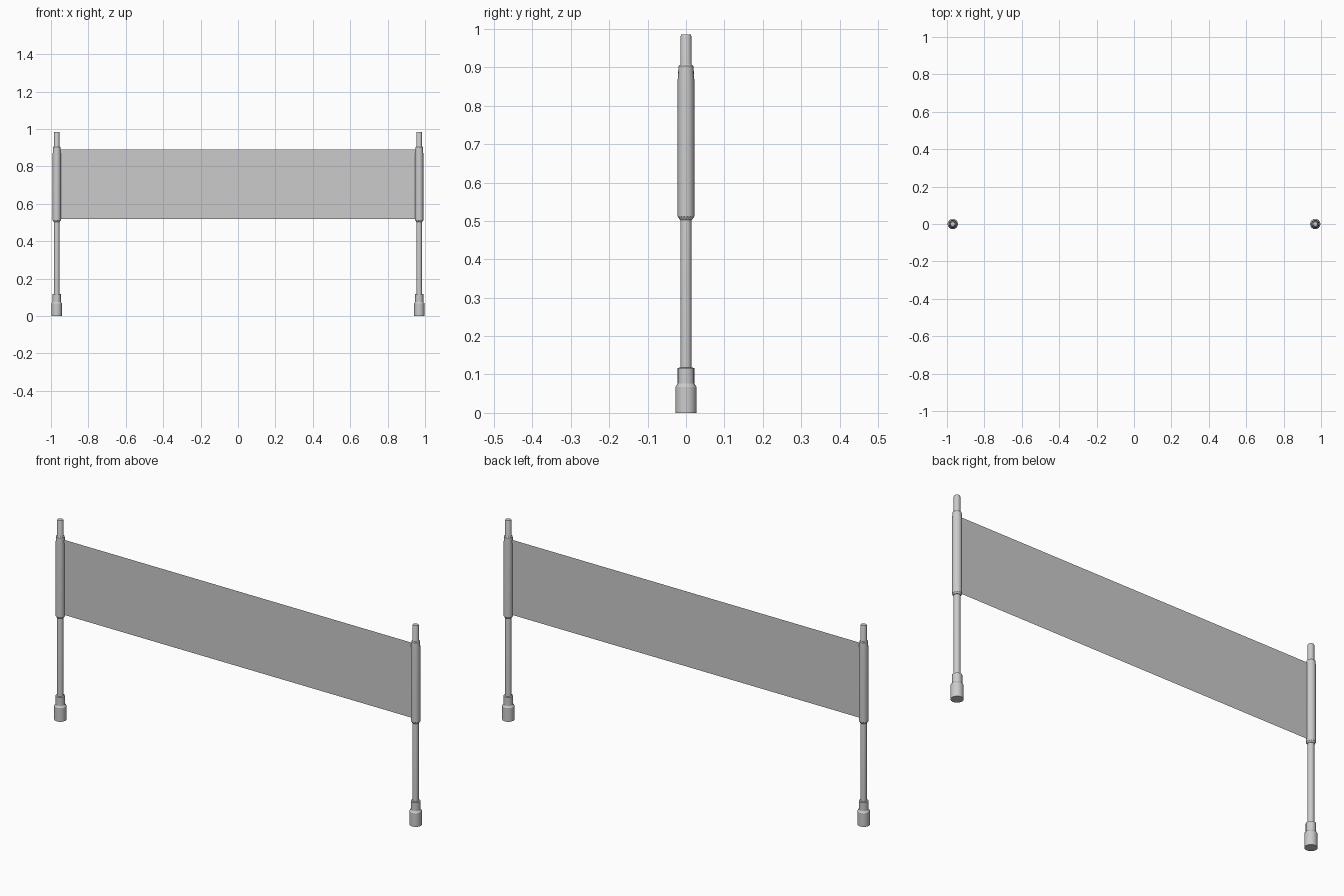
import bpy, bmesh, math

cube = bpy.data.objects.get("Cube")
if cube:
    bpy.data.objects.remove(cube, do_unlink=True)

POST_X = 0.969
SIDES = 16

grey = bpy.data.materials.new("plain grey")
grey.use_nodes = True
grey.diffuse_color = (0.6, 0.6, 0.6, 1)
grey.node_tree.nodes["Principled BSDF"].inputs["Base Color"].default_value = (0.6, 0.6, 0.6, 1)


def add_object(name, bm, x=0.0):
    bmesh.ops.recalc_face_normals(bm, faces=bm.faces)
    mesh = bpy.data.meshes.new(name)
    bm.to_mesh(mesh)
    bm.free()
    mesh.materials.append(grey)
    obj = bpy.data.objects.new(name, mesh)
    obj.location.x = x
    bpy.context.collection.objects.link(obj)
    return obj


def turned(name, profile, x):
    """Closed turned part from (radius, height) pairs."""
    bm = bmesh.new()
    rings = [[bm.verts.new((r * math.cos(a), r * math.sin(a), z))
              for a in (math.tau * i / SIDES for i in range(SIDES))]
             for r, z in profile]
    for low, high in zip(rings, rings[1:]):
        for i in range(SIDES):
            j = (i + 1) % SIDES
            bm.faces.new((low[i], low[j], high[j], high[i]))
    bm.faces.new(rings[0][::-1])
    bm.faces.new(rings[-1])
    obj = add_object(name, bm, x)
    bpy.ops.object.select_all(action="DESELECT")
    obj.select_set(True)
    bpy.context.view_layer.objects.active = obj
    bpy.ops.object.shade_smooth_by_angle(angle=math.radians(30))


# Posts: stepped foot, slim pole and the net sleeve around it
foot = [(0.028, 0), (0.028, 0.067), (0.022, 0.076), (0.022, 0.117), (0.015, 0.118)]
pole = [(0.0145, 0.1), (0.0145, 0.98), (0.0125, 0.985)]
sleeve = [(0.016, 0.503), (0.0215, 0.511), (0.0215, 0.87), (0.0195, 0.903), (0.016, 0.907)]
for side, x in (("left", POST_X), ("right", -POST_X)):
    turned(side + "_foot", foot, x)
    turned(side + "_pole", pole, x)
    turned(side + "_sleeve", sleeve, x)

# Net: a single thin sheet stretched between the sleeves
bm = bmesh.new()
bm.faces.new([bm.verts.new((x, 0, z)) for x, z in
              ((-POST_X, 0.52), (POST_X, 0.52), (POST_X, 0.89), (-POST_X, 0.89))])
add_object("net", bm)
